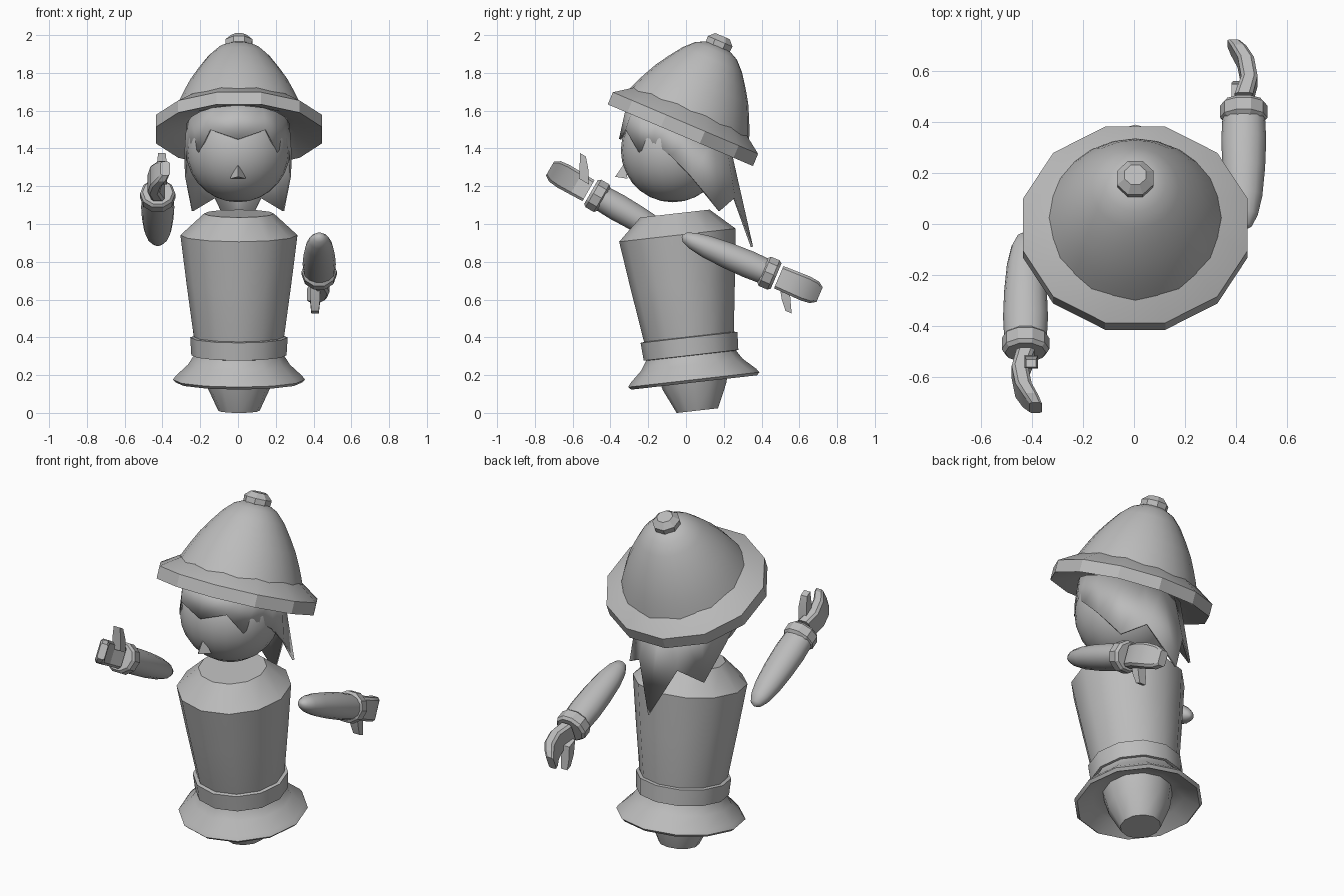
import bpy, bmesh
from math import sin, cos, pi, radians
from mathutils import Matrix, Vector

cube = bpy.data.objects.get("Cube")
if cube:
    bpy.data.objects.remove(cube)

grey = bpy.data.materials.new("plain_grey")
grey.use_nodes = True
COLOUR = (0.5, 0.5, 0.5, 1)
grey.diffuse_color = COLOUR
grey.node_tree.nodes["Principled BSDF"].inputs["Base Color"].default_value = COLOUR


def finish(name, bm, matrix=Matrix(), angle=40, closed=True):
    """Turn a bmesh into a named, shaded object."""
    bm.transform(matrix)
    if closed:
        bmesh.ops.recalc_face_normals(bm, faces=bm.faces)
    mesh = bpy.data.meshes.new(name)
    bm.to_mesh(mesh)
    bm.free()
    mesh.materials.append(grey)
    obj = bpy.data.objects.new(name, mesh)
    bpy.context.collection.objects.link(obj)
    bpy.ops.object.select_all(action='DESELECT')
    obj.select_set(True)
    bpy.context.view_layer.objects.active = obj
    bpy.ops.object.shade_smooth_by_angle(angle=radians(angle))
    return obj


def loft(rings):
    """Skin closed loops of points and cap both ends."""
    bm = bmesh.new()
    loops = [[bm.verts.new(p) for p in ring] for ring in rings]
    n = len(loops[0])
    for a, b in zip(loops, loops[1:]):
        for i in range(n):
            j = (i + 1) % n
            bm.faces.new((a[i], a[j], b[j], b[i]))
    bm.faces.new(loops[0][::-1])
    bm.faces.new(loops[-1])
    return bm


def lathe(name, profile, sides, matrix, turn=0.0, sx=1, sy=1, angle=40):
    """Spin a (radius, height) profile around local z."""
    steps = [2 * pi * (i + turn) / sides for i in range(sides)]
    rings = [[(r * sx * cos(a), r * sy * sin(a), h) for a in steps] for r, h in profile]
    return finish(name, loft(rings), matrix, angle)


# Leaning body: foot, flared hollow skirt, belt and torso
lean = Matrix.Translation((0.005, 0.06, 0.012)) @ Matrix.Rotation(radians(6.5), 4, 'X')
lathe("foot", [(0.11, 0), (0.17, 0.13), (0.19, 0.22)], 12, lean)
lathe("skirt", [(0.2, 0.22), (0.25, 0.2), (0.335, 0.15), (0.35, 0.165), (0.335, 0.185),
                (0.27, 0.245), (0.235, 0.3), (0.225, 0.34)], 12, lean)
lathe("belt", [(0.22, 0.29), (0.252, 0.295), (0.258, 0.39), (0.23, 0.395)], 12, lean)
lathe("torso", [(0.23, 0.35), (0.24, 0.4), (0.278, 0.68), (0.31, 0.935), (0.185, 1.05)], 12, lean)

# Head and nose
bm = bmesh.new()
bmesh.ops.create_uvsphere(bm, u_segments=24, v_segments=14, radius=0.275)
finish("head", bm, Matrix.Translation((0, -0.07, 1.39)))
bm = bmesh.new()
top, left, right, tip = [bm.verts.new(p) for p in
                         ((0, -0.32, 1.33), (0.042, -0.31, 1.24), (-0.042, -0.31, 1.24), (0, -0.375, 1.25))]
for tri in ((top, left, tip), (top, tip, right), (left, right, tip), (top, right, left)):
    bm.faces.new(tri)
finish("nose", bm, angle=20)

# Hair: one zigzag sheet from the centre of the fringe to the point at the nape, mirrored
hair_edge = [(0, -0.355, 1.45), (0.15, -0.32, 1.5), (0.21, -0.25, 1.38), (0.25, -0.17, 1.43),
             (0.285, -0.08, 1.36), (0.28, 0.03, 1.25), (0.245, 0.18, 1.07),
             (0.125, 0.26, 1.14), (0, 0.355, 0.88)]
bm = bmesh.new()
lower = [bm.verts.new(p) for p in hair_edge]
upper = []
for x, y, z in hair_edge:
    flat = Vector((x, y + 0.05)).normalized() * 0.275
    upper.append(bm.verts.new((flat.x, flat.y - 0.04, 1.52 - 0.4 * flat.y)))
for i in range(len(lower) - 1):
    bm.faces.new((lower[i], lower[i + 1], upper[i + 1], upper[i]))
half = bm.verts[:] + bm.edges[:] + bm.faces[:]
bmesh.ops.mirror(bm, geom=half, axis='X', merge_dist=0.001)
bmesh.ops.recalc_face_normals(bm, faces=bm.faces)
hair = finish("hair", bm, angle=25, closed=False)
shell = hair.modifiers.new("thickness", 'SOLIDIFY')
shell.thickness = 0.012
shell.offset = -1

# Tilted hat: brim, crown and knob
tilt = Matrix.Translation((0.005, -0.03, 1.47)) @ Matrix.Rotation(radians(-23), 4, 'X')
lathe("hat_brim", [(0.26, 0.07), (0.3, 0.05), (0.448, 0), (0.448, 0.07), (0.335, 0.145), (0.3, 0.16)],
      12, tilt, turn=0.5, sx=1.015, sy=0.965, angle=20)
lathe("hat_crown", [(0.345, 0.12), (0.325, 0.17), (0.3, 0.225), (0.265, 0.295), (0.22, 0.365),
                    (0.17, 0.435), (0.12, 0.485), (0.06, 0.515)], 24, tilt)
lathe("hat_knob", [(0.06, 0.485), (0.075, 0.51), (0.077, 0.54), (0.045, 0.57)],
      8, tilt, turn=0.5, angle=20)


def arm(side, start, out, thumb, inward):
    """Sleeve, cuff and mitten; local x = inward, y = thumb side, z = along the arm."""
    z, y, x = Vector(out).normalized(), Vector(thumb).normalized(), Vector(inward)
    frame = Matrix.Translation(start) @ Matrix((x, y, z)).transposed().to_4x4()
    lathe(side + "_sleeve", [(0.008, 0), (0.03, 0.015), (0.05, 0.06), (0.066, 0.14), (0.076, 0.26),
                             (0.08, 0.38), (0.076, 0.475)], 14, frame, sx=1.1, sy=0.93)
    lathe(side + "_cuff", [(0.075, 0.46), (0.093, 0.475), (0.093, 0.525), (0.08, 0.54)],
          10, frame, sy=0.95, angle=20)
    # Palm stations: distance, bend, half height, half thickness
    rings = []
    for t, bend, h, w in ((0.555, 0, 0.064, 0.036), (0.63, -0.022, 0.066, 0.032),
                          (0.71, -0.008, 0.068, 0.032), (0.76, 0.02, 0.062, 0.03),
                          (0.79, 0.04, 0.042, 0.024)):
        rings.append([(bend + sx * w * a, sy * h * b, t) for sx, sy, a, b in
                      ((1, 1, 0.6, 1), (-1, 1, 0.6, 1), (-1, 1, 1, 0.8), (-1, -1, 1, 0.8),
                       (-1, -1, 0.6, 1), (1, -1, 0.6, 1), (1, -1, 1, 0.8), (1, 1, 1, 0.8))])
    finish(side + "_palm", loft(rings), frame, 25)
    # Thumb leaning forwards
    rings = [[(0.022 + sx * w, h, t + st * d) for sx, st in ((1, 1), (-1, 1), (-1, -1), (1, -1))]
             for h, t, w, d in ((0.03, 0.6, 0.026, 0.03), (0.1, 0.64, 0.026, 0.026),
                                (0.15, 0.675, 0.02, 0.018))]
    finish(side + "_thumb", loft(rings), frame, 25)


# Left arm lowered backwards, right arm raised forwards
arm("left", (0.43, -0.02, 0.935), (0, 0.92, -0.39), (0, -0.39, -0.92), (-1, 0, 0))
arm("right", (-0.425, -0.035, 0.9), (0, -0.87, 0.5), (0, 0.5, 0.87), (1, 0, 0))
